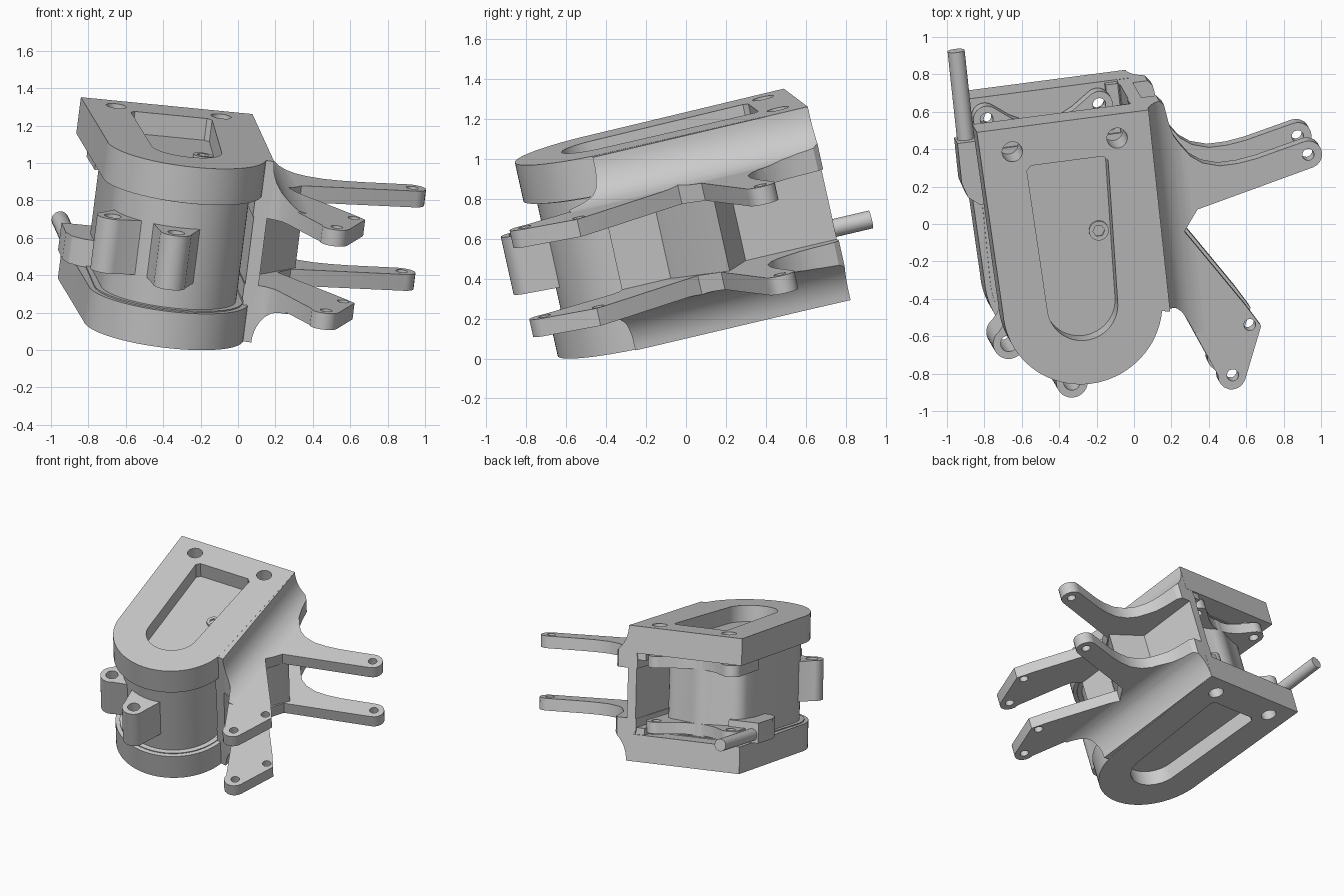
import bpy, bmesh
from math import cos, sin, pi, radians
from mathutils import Matrix, Vector

if "Cube" in bpy.data.objects:
    bpy.data.objects.remove(bpy.data.objects["Cube"])

grey = bpy.data.materials.new("plain grey")
grey.use_nodes = True
grey.diffuse_color = (0.6, 0.6, 0.6, 1)
grey.node_tree.nodes["Principled BSDF"].inputs["Base Color"].default_value = (0.6, 0.6, 0.6, 1)

# Tilted frame: u across, v backward, w along the motor axis; origin at top back corner
ex = Vector((0.987, 0.129, -0.097)).normalized()
ez = ex.cross(Vector((-0.104, 0.968, 0.2275))).normalized()
ey = ez.cross(ex)
TILT = Matrix((ex, ey, ez)).transposed().to_4x4()
TILT.translation = (-0.84, 0.49, 1.352)


def arc(u, v, r, a0, a1, n=24, r2=None):
    r2 = r2 or r
    return [(u + r * cos(radians(a0 + (a1 - a0) * i / n)),
             v + r2 * sin(radians(a0 + (a1 - a0) * i / n))) for i in range(n + 1)]


def circle(u, v, r, n=24):
    return arc(u, v, r, 0, 360, n)[:-1]


def sweep(name, pts, lo, hi, place):
    """Extrude a closed outline; place(a, b, t) gives the 3D point."""
    bm = bmesh.new()
    rings = [[bm.verts.new(place(a, b, t)) for a, b in pts] for t in (lo, hi)]
    n = len(pts)
    bm.faces.new(rings[0])
    bm.faces.new(rings[1])
    for i in range(n):
        j = (i + 1) % n
        bm.faces.new((rings[0][i], rings[0][j], rings[1][j], rings[1][i]))
    bmesh.ops.recalc_face_normals(bm, faces=bm.faces)
    me = bpy.data.meshes.new(name)
    bm.to_mesh(me)
    bm.free()
    me.materials.append(grey)
    ob = bpy.data.objects.new(name, me)
    bpy.context.collection.objects.link(ob)
    ob.matrix_world = TILT
    return ob


def prism(name, pts, lo, hi):
    return sweep(name, pts, lo, hi, lambda a, b, t: (a, b, t))


def cut(ob, cutters, operation='DIFFERENCE'):
    for c in cutters:
        m = ob.modifiers.new("cut", 'BOOLEAN')
        m.operation, m.object, m.solver = operation, c, 'EXACT'
    bpy.context.view_layer.update()
    dg = bpy.context.evaluated_depsgraph_get()
    me = bpy.data.meshes.new_from_object(ob.evaluated_get(dg))
    ob.modifiers.clear()
    ob.data = me
    for c in cutters:
        bpy.data.objects.remove(c)
    return ob


CU, CV = 0.465, -1.02     # axis of the rounded front end
plate = [(0, 0), (0.93, 0)] + arc(CU, CV, 0.43, 2, -182, 40)
pocket = ([(0.66, -0.22), (0.27, -0.22), (0.245, -0.245)]
          + arc(CU, CV, 0.19, 180, 360) + [(0.685, -0.245)])
arm = ([(0.855, -0.001), (1.01, -0.001), (1.035, -0.03), (1.05, -0.13), (1.07, -0.21),
        (1.105, -0.27), (1.15, -0.335), (1.21, -0.38), (1.30, -0.408), (1.4, -0.408),
        (1.5, -0.395)]
       + arc(1.78, -0.41, 0.075, 100, -75, 10)
       + [(1.157, -0.63), (1.074, -0.74), (1.361, -1.19), (1.43, -1.31)]
       + arc(1.245, -1.56, 0.075, -25, -190, 8)
       + [(1.034, -1.21), (1.01, -1.165), (0.98, -1.135), (0.94, -1.115), (0.855, -1.1)])

# Cover plates and arm pairs, repeated on the lower side
for side, z in (("upper", lambda w: w), ("lower", lambda w: -1 - w)):
    def slab(name, pts, lo, hi):
        return prism(name, pts, z(lo), z(hi))
    cover = slab(side + "_cover", plate, -0.2, 0)
    cut(cover, [slab("pocket_cutter", pocket, -0.12, 0.1)]
        + [slab("hole_cutter", circle(u, -0.131, 0.055), -0.3, 0.1) for u in (0.178, 0.746)])
    arms = slab(side + "_arms", arm, -0.315, -0.225)
    cut(arms, [slab("hole_cutter", circle(u, v, 0.032, 16), -0.4, -0.1)
               for u, v in ((1.78, -0.41), (1.37, -1.295), (1.25, -1.557))])
    slab(side + "_motor_collar", arc(CU, CV, 0.4, 0, -180, 32) + [(0.07, -0.15), (0.86, -0.15)],
         -0.207, -0.19)
    # Rear clevis with two eyes and a concave waist
    clevis = slab(side + "_clevis",
                  [(0.07, -0.4)] + arc(0.13, -0.1, 0.072, 190, 50, 12)
                  + [(0.26, -0.11), (0.34, -0.15), (0.43, -0.165), (0.52, -0.15), (0.6, -0.11)]
                  + arc(0.74, -0.1, 0.072, 130, -10, 12) + [(0.8, -0.4)], -0.3, -0.215)
    cut(clevis, [slab("eye_cutter", circle(u, -0.1, 0.035), -0.4, -0.1) for u in (0.13, 0.74)])
    slab(side + "_rail", [(0.79, -0.01), (0.88, -0.01), (0.88, -0.4), (0.79, -0.4)], -0.25, -0.19)

# Recessed hex screw in the upper pocket
screw = prism("pocket_screw", circle(0.606, -0.648, 0.053), -0.13, -0.105)
cut(screw, [prism("hex_cutter", circle(0.606, -0.648, 0.032, 6), -0.117, 0)])

# Side wall flaring smoothly into the arm roots, trimmed to the arm outline
half = arc(1.13, -0.001, 0.2, 180, 270, 12, 0.2245) + [(1.13, -0.314), (0.93, -0.314)]
flare = [(0.86, -0.001)] + half + [(u, -1 - w) for u, w in reversed(half)] + [(0.86, -0.999)]
wall = sweep("side_wall", flare, -1.3, 0.02, lambda a, b, t: (a, t, b))
cut(wall, [prism("trim", arm, -1.1, 0.1)], 'INTERSECT')

# Web wedge between the arm pairs
prism("arm_web", [(0.88, -0.9), (0.97, -0.83), (1.185, -0.59), (0.88, -0.45)], -0.70, -0.30)

# Motor body with rounded front and softened rear
prism("motor_body", arc(CU, CV, 0.365, 0, -180, 40)
      + [(0.09, -0.4)] + arc(0.22, -0.33, 0.11, 180, 90, 6)
      + arc(0.43, -0.33, 0.17, 120, 60, 10) + arc(0.64, -0.33, 0.11, 90, 0, 6)
      + [(0.76, -0.7)], -0.85, -0.15)

# Front mounting lugs: bored tubes on radial necks
for name, u, v in (("left_lug", 0.40, -1.51), ("right_lug", 0.085, -1.255)):
    d = (Vector((u, v)) - Vector((CU, CV))).normalized()
    s = Vector((-d.y, d.x)) * 0.085
    root = Vector((CU, CV)) + d * 0.3
    ang = Vector((1, 0)).angle_signed(d) * -180 / pi
    outline = [tuple(root + s * 1.6), tuple(root - s * 1.6)] \
        + arc(u, v, 0.085, ang - 90, ang + 90, 16)
    lug = prism(name, outline, -0.65, -0.352)
    cut(lug, [prism("bore_cutter", circle(u, v, 0.045), -0.75, -0.25)])

# Cable block on the side with its round cable
prism("cable_block", [(0.2, -0.2), (-0.045, -0.2), (-0.045, -0.42), (-0.02, -0.5),
                      (0.04, -0.55), (0.2, -0.58)], -0.80, -0.65)
sweep("cable", circle(0.01, -0.742, 0.046), -0.25, 0.285, lambda a, b, t: (a, t, b))

# Smooth shading with crisp edges
bpy.ops.object.select_all(action='DESELECT')
for ob in bpy.context.collection.objects:
    if ob.type == 'MESH' and ob.data.materials and ob.data.materials[0] == grey:
        ob.select_set(True)
        bpy.context.view_layer.objects.active = ob
bpy.ops.object.shade_smooth_by_angle(angle=radians(30))
